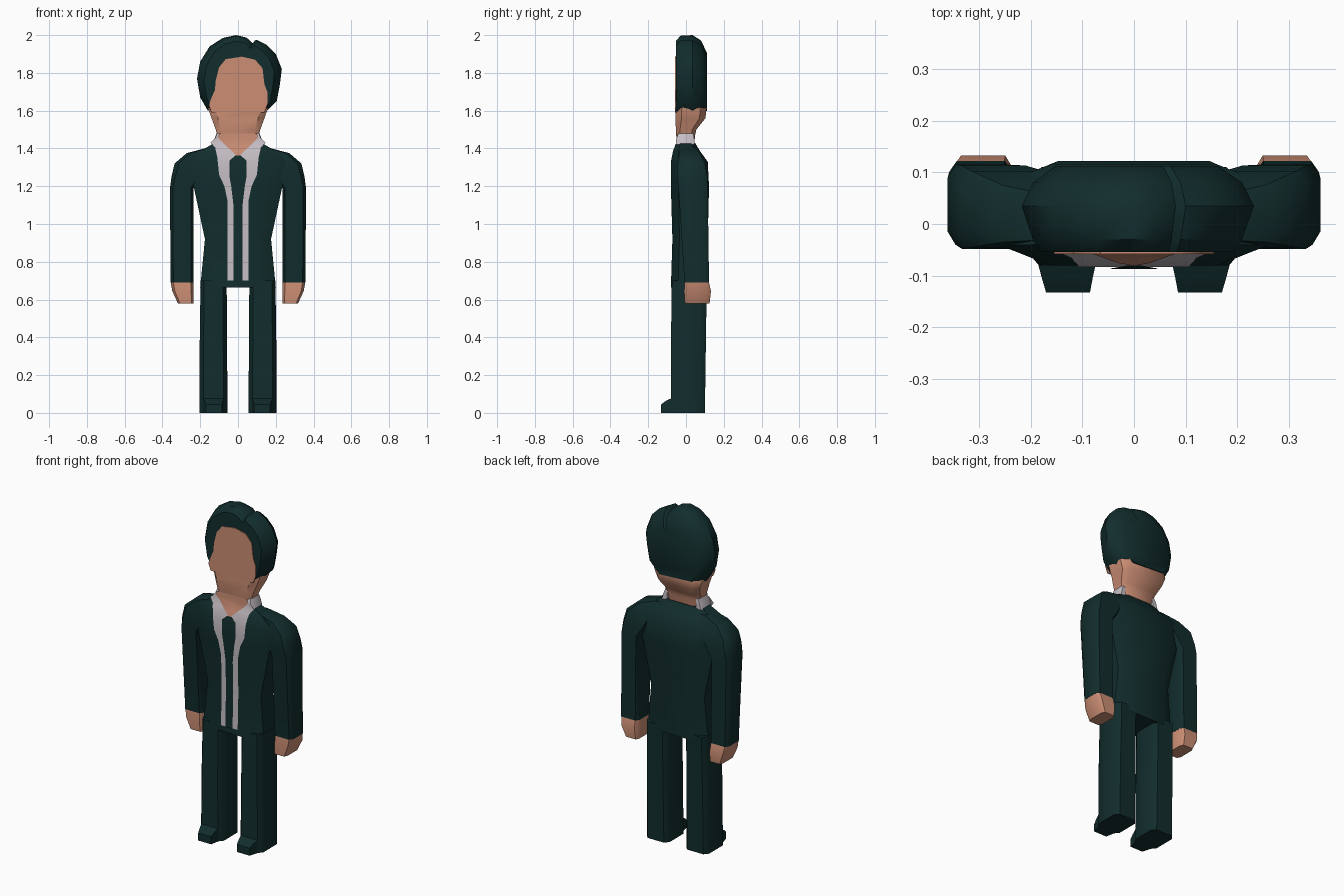
import bpy, bmesh, math


def material(name, rgb):
    m = bpy.data.materials.new(name)
    m.diffuse_color = (*rgb, 1)
    return m


DARK = material("dark_green_black", (0.006, 0.026, 0.026))
SKIN = material("warm_skin", (0.60, 0.27, 0.175))
WHITE = material("soft_white", (0.56, 0.51, 0.55))


def finish(bm, name, mat, angle=40, recalc=True):
    if recalc:
        bmesh.ops.recalc_face_normals(bm, faces=bm.faces)
    me = bpy.data.meshes.new(name)
    bm.to_mesh(me)
    bm.free()
    ob = bpy.data.objects.new(name, me)
    bpy.context.collection.objects.link(ob)
    me.materials.append(mat)
    bpy.ops.object.select_all(action='DESELECT')
    ob.select_set(True)
    bpy.context.view_layer.objects.active = ob
    bpy.ops.object.shade_smooth_by_angle(angle=math.radians(angle))
    return ob


def skin_rings(rings, name, mat, angle=40):
    """Join equal-length point rings into a closed solid."""
    bm = bmesh.new()
    vs = [[bm.verts.new(p) for p in r] for r in rings]
    n = len(vs[0])
    for a, b in zip(vs, vs[1:]):
        for i in range(n):
            j = (i + 1) % n
            bm.faces.new((a[i], a[j], b[j], b[i]))
    bm.faces.new(vs[0])
    bm.faces.new(vs[-1])
    return finish(bm, name, mat, angle)


def loft(rows, name, mat, c=0.2, d=0.25, s=1, angle=40):
    """Rows of (z, x0, x1, y0, y1) become chamfered rectangles; s=-1 mirrors."""
    rings = []
    for z, x0, x1, y0, y1 in rows:
        cx, cy = c * (x1 - x0), d * (y1 - y0)
        rings.append([(s * x, y, z) for x, y in (
            (x0 + cx, y0), (x1 - cx, y0), (x1, y0 + cy), (x1, y1 - cy),
            (x1 - cx, y1), (x0 + cx, y1), (x0, y1 - cy), (x0, y0 + cy))])
    return skin_rings(rings, name, mat, angle)


def interp(z, table):
    for a, b in zip(table, table[1:]):
        if a[0] >= z >= b[0]:
            t = (a[0] - z) / (a[0] - b[0])
            return [p + (q - p) * t for p, q in zip(a, b)]
    return table[-1]


FRONT = [(1.50, -0.05), (1.43, -0.052), (1.385, -0.069), (1.33, -0.08),
         (1.2, -0.08), (0.92, -0.072), (0.665, -0.08)]


def strip(rows, name, mat, lift):
    """Mirrored thin plate of (z, inner x, outer x) rows hugging the chest."""
    zs = sorted({r[0] for r in rows} | {f[0] for f in FRONT
                if rows[0][0] > f[0] > rows[-1][0]}, reverse=True)
    bm = bmesh.new()
    for s in (1, -1):
        pts = []
        for z in zs:
            _, a, b = interp(z, rows)
            y = interp(z, FRONT)[1] - lift
            pts.append([bm.verts.new((s * x, y, z)) for x in (a, b)])
        for (a, b), (e, f) in zip(pts, pts[1:]):
            bm.faces.new((a, e, f, b) if s > 0 else (b, f, e, a))
    bmesh.ops.remove_doubles(bm, verts=bm.verts, dist=0.0005)
    finish(bm, name, mat, recalc=False)


# Jacket body
loft([(z, -w, w, interp(z, FRONT)[1], yb) for z, w, yb in (
    (0.665, 0.20, 0.11), (0.92, 0.175, 0.115), (1.2, 0.235, 0.122),
    (1.33, 0.26, 0.115), (1.385, 0.20, 0.075), (1.43, 0.125, 0.048))],
    "jacket", DARK, c=0.19, d=0.2)

for side, s in (("right", 1), ("left", -1)):
    # Sleeves with rounded shoulders
    loft([(0.69, 0.235, 0.357, -0.008, 0.122), (1.19, 0.235, 0.36, -0.04, 0.115),
          (1.25, 0.19, 0.352, -0.048, 0.113), (1.32, 0.15, 0.336, -0.045, 0.102),
          (1.375, 0.12, 0.272, -0.035, 0.075), (1.402, 0.09, 0.17, -0.03, 0.055)],
         side + "_sleeve", DARK, c=0.12, d=0.16, s=s)
    # Hands
    loft([(0.58, 0.235, 0.318, -0.006, 0.125), (0.645, 0.235, 0.348, -0.01, 0.132),
          (0.69, 0.236, 0.356, -0.007, 0.122)],
         side + "_hand", SKIN, c=0.12, d=0.16, s=s)
    # Trouser legs
    loft([(0, 0.055, 0.205, -0.08, 0.10), (0.35, 0.058, 0.203, -0.08, 0.105),
          (0.70, 0.06, 0.198, -0.075, 0.11)],
         side + "_trouser_leg", DARK, c=0.14, d=0.14, s=s)
    # Shoe toes, profile lofted forward
    skin_rings([[(s * x, y, z) for x, z in ((a, 0), (b, 0), (b, h), (a, h))]
                for y, a, b, h in ((-0.132, 0.085, 0.17, 0.045),
                                   (-0.105, 0.08, 0.178, 0.065),
                                   (-0.06, 0.07, 0.19, 0.085))],
               side + "_shoe", DARK)
    # Collar sides
    loft([(1.42, 0.09, 0.135, -0.054, 0.044), (1.45, 0.09, 0.125, -0.052, 0.044),
          (1.48, 0.09, 0.114, -0.04, 0.04)],
         side + "_collar", WHITE, c=0.15, d=0.1, s=s)

# Shirt front, bare neck opening and tie
strip([(1.46, 0.10, 0.115), (1.43, 0.08, 0.145), (1.40, 0.045, 0.12),
       (1.355, 0, 0.11), (1.26, 0, 0.10), (1.2, 0, 0.072), (1.12, 0, 0.055),
       (0.70, 0, 0.055)], "shirt_front", WHITE, 0.003)
strip([(1.48, 0, 0.10), (1.455, 0, 0.105), (1.355, 0, 0.001)],
      "neck_opening", SKIN, 0.006)
strip([(1.362, 0, 0.015), (1.335, 0, 0.045), (1.25, 0, 0.045), (1.2, 0, 0.036),
       (1.1, 0, 0.024), (0.70, 0, 0.024)], "tie", DARK, 0.007)

# Neck and jaw
loft([(1.38, -0.09, 0.09, -0.045, 0.04), (1.47, -0.11, 0.11, -0.052, 0.048),
      (1.50, -0.118, 0.118, -0.054, 0.055), (1.56, -0.14, 0.14, -0.055, 0.103),
      (1.61, -0.158, 0.158, -0.055, 0.108), (1.68, -0.15, 0.15, -0.05, 0.09)],
     "neck_and_jaw", SKIN, c=0.12, d=0.2)

# Hair: one outline lofted through depth, flat at the front
HAIR = [(-0.16, 1.6), (-0.2, 1.67), (-0.217, 1.77), (-0.2, 1.86), (-0.15, 1.94),
        (-0.08, 1.985), (-0.01, 2.0), (0.045, 1.987), (0.08, 1.955), (0.1, 1.975),
        (0.15, 1.95), (0.2, 1.9), (0.232, 1.82), (0.222, 1.74), (0.205, 1.65),
        (0.14, 1.585)]
skin_rings([[(x * sx, y, 1.64 + (z - 1.64) * sz) for x, z in HAIR]
            for y, sx, sz in ((-0.054, 0.83, 0.91), (-0.03, 0.90, 0.99),
                              (0.035, 1, 1), (0.08, 0.9, 0.92), (0.112, 0.7, 0.73))],
           "hair", DARK)

# Face plate below the hairline
FACE = [(-0.14, 1.59), (-0.155, 1.63), (-0.14, 1.67), (-0.122, 1.71), (-0.118, 1.76),
        (-0.1, 1.83), (-0.065, 1.873), (0.02, 1.886), (0.09, 1.87), (0.13, 1.825),
        (0.14, 1.74), (0.155, 1.7), (0.155, 1.63), (0.14, 1.59)]
skin_rings([[(x, y, z) for x, z in FACE] for y in (-0.058, -0.052)], "face", SKIN)
